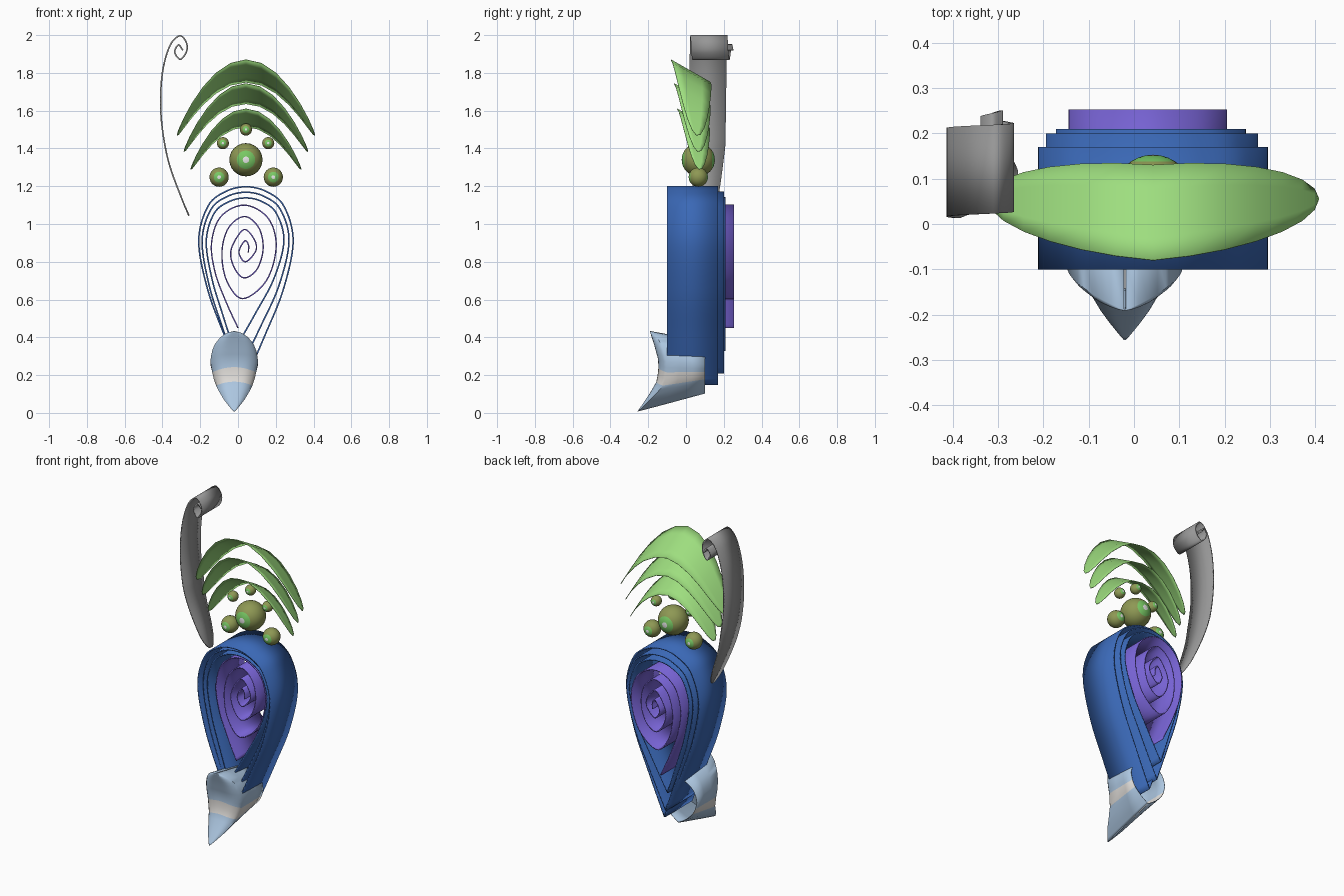
import bpy, bmesh, math
from mathutils import Vector

if "Cube" in bpy.data.objects:
    bpy.data.objects.remove(bpy.data.objects["Cube"])


def mat(name, r, g, b):
    m = bpy.data.materials.new(name)
    m.diffuse_color = [((c / 255 + 0.055) / 1.055) ** 2.4 for c in (r, g, b)] + [1]
    m.use_nodes = True
    m.node_tree.nodes["Principled BSDF"].inputs["Base Color"].default_value = m.diffuse_color
    return m


BLUE = mat("deep blue", 58, 104, 182)
PURPLE = mat("purple", 118, 98, 210)
GREY = mat("grey", 150, 150, 150)
LEAF = mat("leaf green", 158, 222, 127)
OLIVE = mat("olive", 142, 152, 84)
GREEN = mat("bright green", 120, 200, 100)
WHITE = mat("white", 250, 250, 250)
PALE = mat("pale blue", 172, 198, 224)
CREAM = mat("off white", 222, 219, 215)


def smooth_path(pts, n=8):
    """Catmull-Rom curve through 2D points."""
    p = [Vector(q) for q in pts]
    p = [2 * p[0] - p[1]] + p + [2 * p[-1] - p[-2]]
    out = []
    for i in range(1, len(p) - 2):
        a, b, c, d = p[i - 1:i + 3]
        for k in range(n):
            t = k / n
            out.append(0.5 * (2 * b + (c - a) * t + (2 * a - 5 * b + 4 * c - d) * t * t
                              + (3 * b - a - 3 * c + d) * t ** 3))
    return out + [p[-2]]


def lerp_table(table, z):
    for (z0, v0), (z1, v1) in zip(table, table[1:]):
        if z <= z1:
            return v0 + (v1 - v0) * (z - z0) / (z1 - z0)
    return table[-1][1]


def sheet(name, rows, mats, thick, angle=40, pick=None):
    """Grid of points turned into a thin smooth sheet."""
    w = len(rows[0])
    faces, idx = [], []
    for i in range(len(rows) - 1):
        for j in range(w - 1):
            a = i * w + j
            faces.append((a, a + 1, a + w + 1, a + w))
            idx.append(pick(i) if pick else 0)
    me = bpy.data.meshes.new(name)
    me.from_pydata([v for r in rows for v in r], [], faces)
    ob = bpy.data.objects.new(name, me)
    bpy.context.collection.objects.link(ob)
    for m in mats:
        me.materials.append(m)
    for f, k in zip(me.polygons, idx):
        f.material_index = k
    s = ob.modifiers.new("thickness", 'SOLIDIFY')
    s.thickness, s.offset = thick, 0
    bpy.context.view_layer.objects.active = ob
    ob.select_set(True)
    bpy.ops.object.shade_smooth_by_angle(angle=math.radians(angle))
    ob.select_set(False)
    return ob


def ribbon(name, pts, y_range, material, thick=0.008):
    path = smooth_path(pts)
    rows = []
    for i, q in enumerate(path):
        y0, y1 = y_range(i / (len(path) - 1))
        rows.append([(q.x, y0, q.y), (q.x, y1, q.y)])
    return sheet(name, rows, [material], thick)


# Teardrop body loops, each nested one set further back
# (tip, left x, right x, top z, front y, back y)
loops = [((0.03, 0.15), -0.208, 0.292, 1.197, -0.10, 0.17),
         ((0.0, 0.21), -0.19, 0.27, 1.168, -0.07, 0.20),
         ((-0.02, 0.33), -0.168, 0.243, 1.138, -0.06, 0.21)]
for n, ((tx, tz), xl, xr, zt, yf, yb) in enumerate(loops):
    cx, zm = 0.042, 0.90
    h = zm - tz

    def side(x):
        return [(tx + (x - tx) * 0.42, tz + h * 0.34), (tx + (x - tx) * 0.80, tz + h * 0.67),
                (x, zm + 0.01), (cx + (x - cx) * 0.80, zm + (zt - zm) * 0.66),
                (cx + (x - cx) * 0.42, zm + (zt - zm) * 0.92)]
    pts = [(tx, tz)] + side(xl) + [(cx, zt)] + side(xr)[::-1] + [(tx, tz)]
    ribbon(f"body_loop_{n + 1}", pts, lambda t: (yf, yb), BLUE)

# Inner purple spiral
spiral = [(0.0, 0.45), (-0.06, 0.58), (-0.12, 0.74), (-0.14, 0.90), (-0.09, 1.04), (0.035, 1.10),
          (0.16, 1.03), (0.202, 0.88), (0.15, 0.70), (0.025, 0.605), (-0.06, 0.70), (-0.085, 0.85),
          (-0.05, 0.98), (0.035, 1.04), (0.11, 0.98), (0.133, 0.87), (0.10, 0.76), (0.03, 0.715),
          (-0.025, 0.78), (-0.035, 0.87), (0.03, 0.97), (0.085, 0.92), (0.095, 0.86), (0.04, 0.80),
          (0.005, 0.85), (0.035, 0.91), (0.055, 0.89), (0.055, 0.85)]
ribbon("inner_spiral", spiral, lambda t: (-0.015, 0.253), PURPLE, 0.007)

# Tall grey curl with rounded lower tip
curl = [(-0.26, 1.045), (-0.30, 1.14), (-0.365, 1.32), (-0.40, 1.50), (-0.41, 1.66), (-0.397, 1.82),
        (-0.36, 1.945), (-0.31, 1.996), (-0.275, 1.965), (-0.272, 1.915), (-0.305, 1.872),
        (-0.335, 1.91), (-0.315, 1.948), (-0.292, 1.92)]


def curl_y(t):
    half = 0.098 * math.sqrt(min(1, 0.02 + t * 5))
    mid = 0.105 + 0.03 * t + max(0, t - 0.7) * 0.06
    return mid - half, mid + half


ribbon("side_curl", curl, curl_y, GREY)

# Three arched leaves, tilted up toward the front
for n, (s, top) in enumerate([(1, 1.81), (0.9, 1.69), (0.8, 1.562)]):
    rows = []
    for i in range(15):
        u = math.sin((i / 14 - 0.5) * math.pi)
        mid = 0.025 + 0.03 * abs(u) + (1 - s) * 0.06
        half = 0.105 * s * math.sqrt(max(0.0004, 1 - u * u))
        row = []
        for k in range(5):
            v = k / 2 - 1
            row.append((0.042 + 0.365 * s * u, mid + half * v,
                        top - 0.34 * s * u * u - 0.57 * half * v))
        rows.append(row)
    sheet(f"leaf_{n + 1}", rows, [LEAF], 0.003, 20)

# Round beads with ringed ends
beads = [(0.042, 1.34, 0.088), (-0.10, 1.248, 0.051), (0.187, 1.248, 0.051),
         (-0.08, 1.428, 0.032), (0.16, 1.428, 0.032), (0.042, 1.50, 0.032)]
for n, (x, z, r) in enumerate(beads):
    bpy.ops.mesh.primitive_uv_sphere_add(segments=24, ring_count=16, radius=r,
                                         location=(x, 0.065, z), rotation=(math.pi / 2, 0, 0))
    ob = bpy.context.object
    ob.name = f"bead_{n + 1}"
    for m in (OLIVE, GREEN, WHITE):
        ob.data.materials.append(m)
    for f in ob.data.polygons:
        a = abs(f.center.z) / r
        f.material_index = 2 if a > 0.98 else 1 if a > 0.84 else 0
    bpy.ops.object.shade_smooth_by_angle(angle=math.radians(40))
    ob.select_set(False)

# Pale base: teardrop hood, saddle-shaped front, open back, with a stripe
width = [(0.008, 0.002), (0.03, 0.022), (0.07, 0.053), (0.12, 0.083), (0.16, 0.102), (0.21, 0.114),
         (0.27, 0.125), (0.32, 0.119), (0.36, 0.103), (0.39, 0.082), (0.41, 0.06), (0.425, 0.03),
         (0.432, 0.002)]
front = [(0.008, -0.255), (0.05, -0.225), (0.10, -0.185), (0.15, -0.152), (0.21, -0.144),
         (0.27, -0.147), (0.36, -0.167), (0.432, -0.19)]
levels = [0.008, 0.02, 0.045, 0.07, 0.095, 0.12, 0.145, 0.18, 0.215, 0.24, 0.27, 0.30, 0.33, 0.36,
          0.38, 0.40, 0.415, 0.425, 0.432]
rows = []
for z in levels:
    w, yf = lerp_table(width, z), lerp_table(front, z)
    zb = 0.22 + (z - 0.22) * (0.55 if z < 0.22 else 0.75)
    edge = yf + 0.045 * w / 0.125
    row = []
    for k in range(17):
        u = k / 8 - 1
        bow = 0.03 * (1 - u * u) * max(0, 1 - abs(z - 0.2) / 0.16)
        row.append((-0.02 + u * w, yf + (edge - yf) * u ** 4, z + bow))

    def wall(sgn):
        return [(-0.02 + sgn * w, edge + (0.1 - edge) * t, z + (zb - z) * t)
                for t in (1, 0.66, 0.33)]
    rows.append(wall(-1) + row + wall(1)[::-1])
sheet("base_hood", rows, [PALE, CREAM], 0.003, 50,
      lambda i: 1 if 0.14 < levels[i] < 0.21 else 0)
